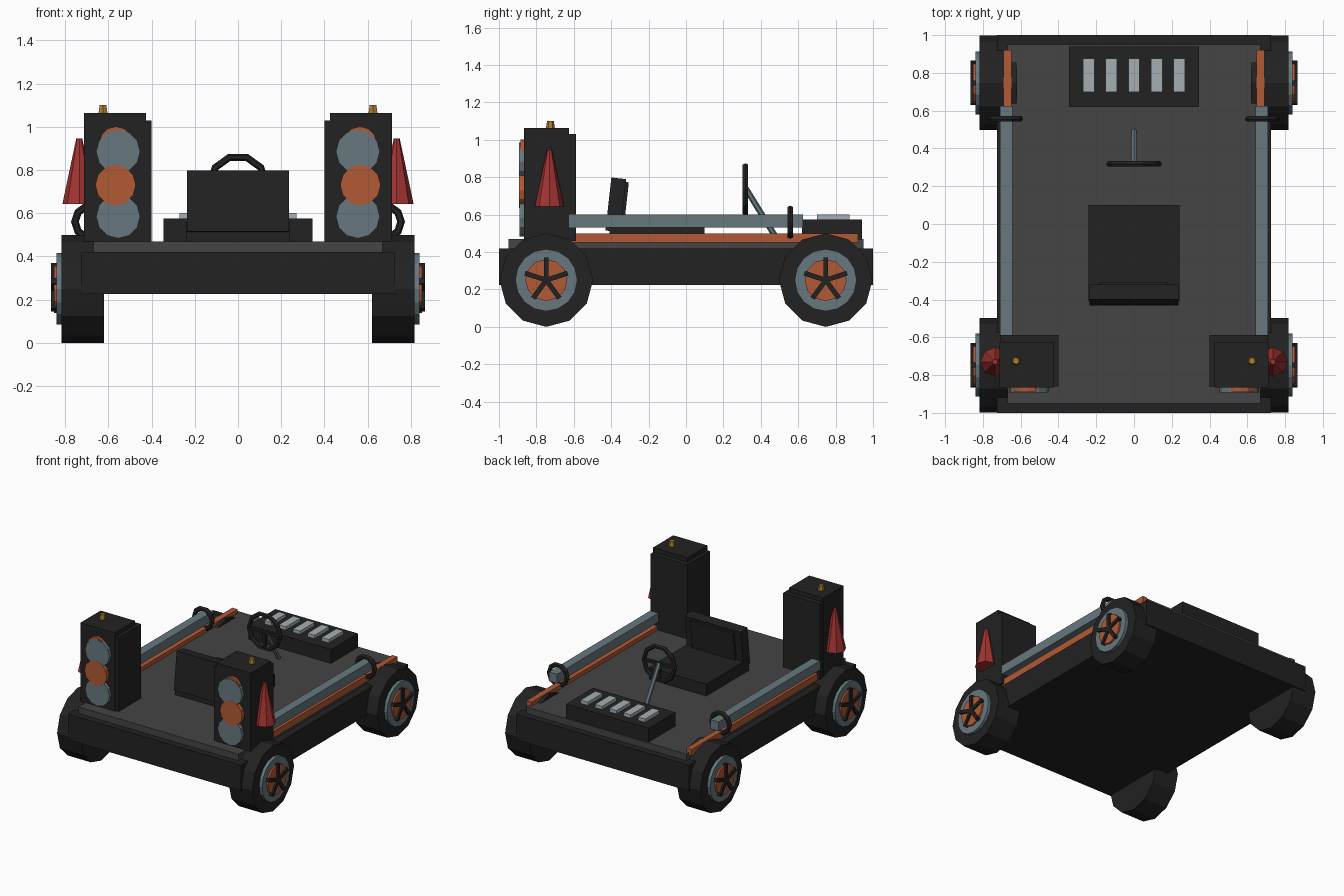
import bpy, bmesh, math
from mathutils import Matrix, Vector

if "Cube" in bpy.data.objects:
    bpy.data.objects.remove(bpy.data.objects["Cube"])


def mat(name, rgb):
    m = bpy.data.materials.new(name)
    m.diffuse_color = (*rgb, 1)
    m.use_nodes = True
    m.node_tree.nodes["Principled BSDF"].inputs["Base Color"].default_value = m.diffuse_color
    return m


BLACK = mat("black", (0.016, 0.016, 0.016))
GREY = mat("deck grey", (0.058, 0.058, 0.058))
STEEL = mat("steel blue", (0.135, 0.19, 0.215))
ORANGE = mat("orange", (0.44, 0.1, 0.035))
RED = mat("red", (0.36, 0.035, 0.032))
GOLD = mat("gold", (0.42, 0.21, 0.03))
KEY = mat("pale grey", (0.38, 0.43, 0.45))


def finish(name, bm, m):
    me = bpy.data.meshes.new(name)
    bmesh.ops.recalc_face_normals(bm, faces=bm.faces)
    bm.to_mesh(me)
    bm.free()
    me.materials.append(m)
    ob = bpy.data.objects.new(name, me)
    bpy.context.collection.objects.link(ob)
    return ob


def box(name, m, x, y, z, tilt=0):
    """Box from ranges, optionally tilted about x through its centre."""
    bm = bmesh.new()
    c = [(a[0] + a[1]) / 2 for a in (x, y, z)]
    s = [a[1] - a[0] for a in (x, y, z)]
    bmesh.ops.create_cube(bm, size=1, matrix=Matrix.Translation(c)
                          @ Matrix.Rotation(tilt, 4, 'X') @ Matrix.Diagonal((*s, 1)))
    return finish(name, bm, m)


def rod(name, m, p, q, r1, r2=None, n=12, spin=0):
    """Cylinder or cone frustum between two points."""
    p, q = Vector(p), Vector(q)
    d = q - p
    bm = bmesh.new()
    bmesh.ops.create_cone(bm, cap_ends=True, segments=n, radius1=r1,
                          radius2=r1 if r2 is None else r2, depth=d.length,
                          matrix=Matrix.Translation((p + q) / 2)
                          @ d.to_track_quat('Z', 'Y').to_matrix().to_4x4()
                          @ Matrix.Rotation(spin, 4, 'Z'))
    return finish(name, bm, m)


def ring(name, m, c, R, r, n=10, k=6):
    """Low-poly torus standing in the xz plane."""
    bm = bmesh.new()
    vs = []
    for i in range(n):
        a = 2 * math.pi * i / n
        for j in range(k):
            b = 2 * math.pi * j / k
            w = R + r * math.cos(b)
            vs.append(bm.verts.new((c[0] + w * math.cos(a), c[1] + r * math.sin(b),
                                    c[2] + w * math.sin(a))))
    for i in range(n):
        for j in range(k):
            i2, j2 = (i + 1) % n, (j + 1) % k
            bm.faces.new([vs[i * k + j], vs[i2 * k + j], vs[i2 * k + j2], vs[i * k + j2]])
    return finish(name, bm, m)


# Chassis and deck
box("chassis", BLACK, (-.725, .725), (-1, 1), (.225, .42))
box("deck", GREY, (-.67, .67), (-.95, .95), (.40, .47))

# Seat with tilted back and pad
box("seat_cushion", BLACK, (-.24, .24), (-.41, .1), (.46, .56))
box("seat_back", BLACK, (-.235, .235), (-.415, -.335), (.51, .795), -.11)
box("seat_back_pad", BLACK, (-.18, .18), (-.35, -.318), (.55, .775), -.11)

# Console with keys
box("console", BLACK, (-.345, .345), (.62, .94), (.46, .575))
for i in range(5):
    x = (i - 2) * .12
    box("key", KEY, (x - .03, x + .03), (.70, .875), (.57, .60))

# Steering wheel and column
ring("steering_wheel", BLACK, (0, .318, .735), .13, .017)
box("steering_spokes", BLACK, (-.125, .125), (.308, .328), (.724, .746))
box("steering_lower_spoke", BLACK, (-.012, .012), (.308, .328), (.615, .735))
rod("steering_column", STEEL, (0, .32, .74), (0, .495, .455), .016, n=6)

for s in (-1, 1):
    def span(a, b):
        return tuple(sorted((s * a, s * b)))

    # Side rail, tube and its ring
    box("side_rail", ORANGE, span(.648, .692), (-.75, .92), (.45, .5))
    box("side_tube", STEEL, span(.643, .71), (-.73, .625), (.53, .60))
    ring("tube_ring", BLACK, (s * .68, .557, .56), .075, .018)

    # Speaker tower with front discs
    box("tower", BLACK, span(.40, .71), (-.86, -.587), (.46, 1.03))
    box("tower_front", BLACK, span(.425, .713), (-.866, -.625), (.47, 1.063))
    for x, z, r, y, m in ((.565, .925, .077, -.886, ORANGE), (.555, .885, .102, -.892, STEEL),
                          (.567, .73, .094, -.893, ORANGE), (.555, .585, .102, -.891, STEEL)):
        rod("speaker_disc", m, (s * x, -.85, z), (s * x, y, z), r)

    # Tower knob and side cone
    rod("knob", GOLD, (s * .625, -.725, 1.05), (s * .625, -.725, 1.1), .026, .018, n=6)
    rod("cone", RED, (s * .735, -.73, .643), (s * .735, -.73, .945), .078, .014, n=8)

    # Wheels: tyre, rim, hub and five spokes
    for y in (-.747, .747):
        def disc(name, m, a, b, r, n):
            rod(name, m, (s * a, y, .25), (s * b, y, .25), r, n=n)

        disc("tyre", BLACK, .62, .817, .25, 12)
        disc("rim", STEEL, .80, .84, .166, 16)
        disc("hub", ORANGE, .82, .853, .112, 12)
        for k in range(5):
            a = math.pi / 2 + k * math.tau / 5
            sp = box("wheel_spoke", BLACK, (-.0175, .0175), (0, .12), (-.013, .013))
            sp.matrix_world = (Matrix.Translation((s * .848, y, .25))
                               @ Matrix.Rotation(a, 4, 'X'))
